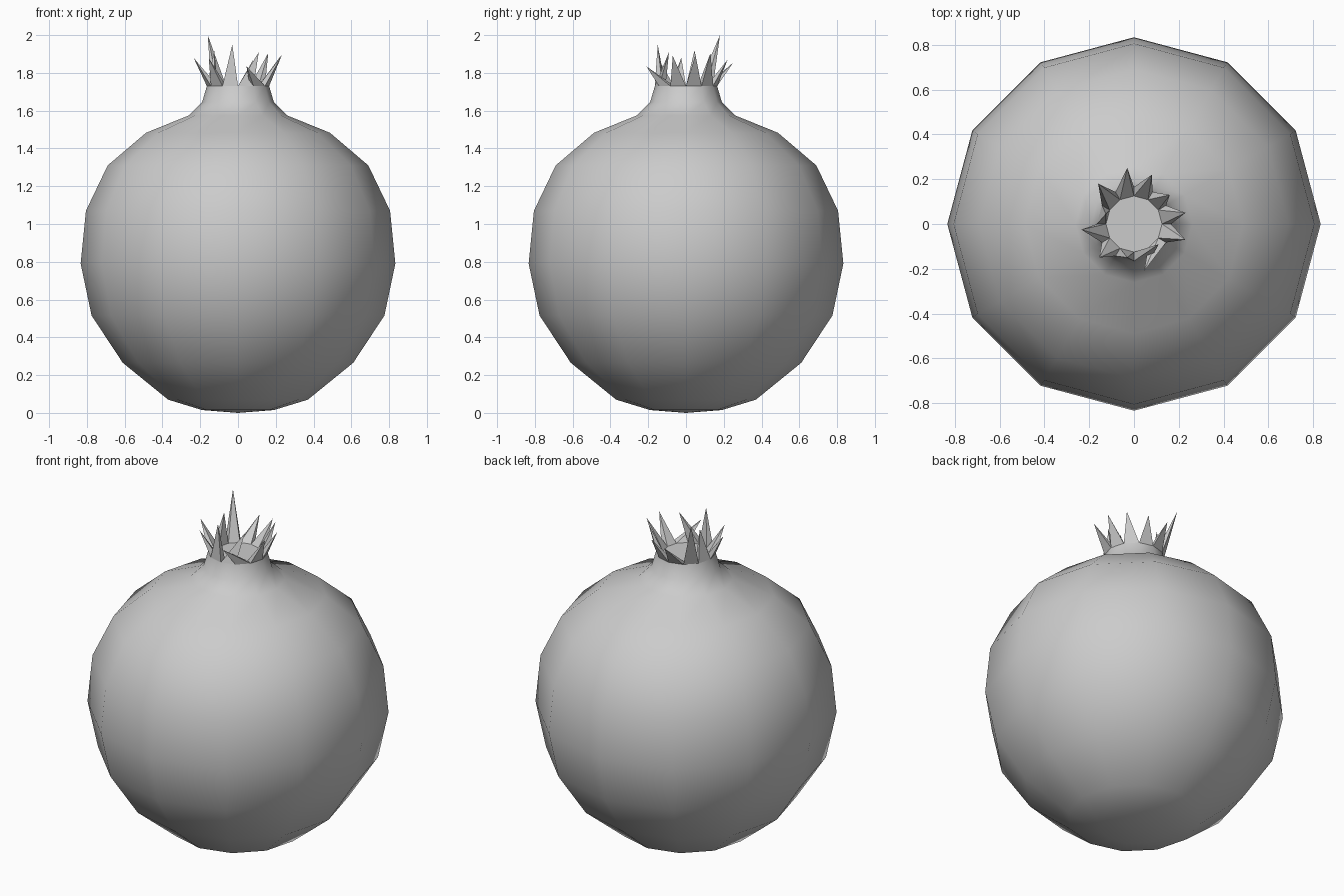
import bpy, bmesh
from math import cos, sin, radians

if "Cube" in bpy.data.objects:
    bpy.data.objects.remove(bpy.data.objects["Cube"])

SIDES = 12
RIM_R, RIM_IN, RIM_Z = 0.165, 0.125, 1.73


def ring_point(r, k, z):
    a = radians(360 / SIDES * k)
    return (r * cos(a), r * sin(a), z)


def finish(bm, name):
    bmesh.ops.recalc_face_normals(bm, faces=bm.faces)
    me = bpy.data.meshes.new(name)
    bm.to_mesh(me)
    bm.free()
    ob = bpy.data.objects.new(name, me)
    bpy.context.collection.objects.link(ob)
    return ob


# Fruit body and neck: twelve-sided lathe
profile = [(0.19, 0.015), (0.37, 0.07), (0.61, 0.265), (0.775, 0.515),
           (0.833, 0.79), (0.805, 1.07), (0.69, 1.31), (0.487, 1.483),
           (0.26, 1.575), (0.19, 1.645), (RIM_R, RIM_Z)]
bm = bmesh.new()
rings = [[bm.verts.new(ring_point(r, k, z)) for k in range(SIDES)] for r, z in profile]
bottom = bm.verts.new((0, 0, 0))
for k in range(SIDES):
    n = (k + 1) % SIDES
    bm.faces.new((bottom, rings[0][n], rings[0][k]))
    for lo, hi in zip(rings, rings[1:]):
        bm.faces.new((lo[k], lo[n], hi[n], hi[k]))
# flat floor inside the crown
bm.faces.new(rings[-1])
body = finish(bm, "fruit_body")
for p in body.data.polygons:
    p.use_smooth = len(p.vertices) < SIDES
bpy.context.view_layer.objects.active = body
body.select_set(True)
bpy.ops.object.shade_smooth_by_angle(angle=radians(50))

# Crown: one irregular pyramid spike per rim edge, tips listed anticlockwise
tips = [(0.23, 0.05, 1.895), (0.16, 0.13, 1.905), (0.08, 0.22, 1.87),
        (-0.03, 0.25, 1.855), (-0.16, 0.18, 2.0), (-0.125, 0.045, 1.92),
        (-0.235, -0.025, 1.88), (-0.155, -0.15, 1.88), (-0.03, -0.15, 1.95),
        (0.11, -0.09, 1.91), (0.045, -0.21, 1.835), (0.23, -0.07, 1.89)]
bm = bmesh.new()
for k, tip in enumerate(tips):
    base = [bm.verts.new(ring_point(r, j, RIM_Z)) for r, j in
            ((RIM_R, k), (RIM_R, k + 1), (RIM_IN, k + 1), (RIM_IN, k))]
    top = bm.verts.new(tip)
    bm.faces.new(base[::-1])
    for i in range(4):
        bm.faces.new((base[i], base[(i + 1) % 4], top))
finish(bm, "crown_spikes")
